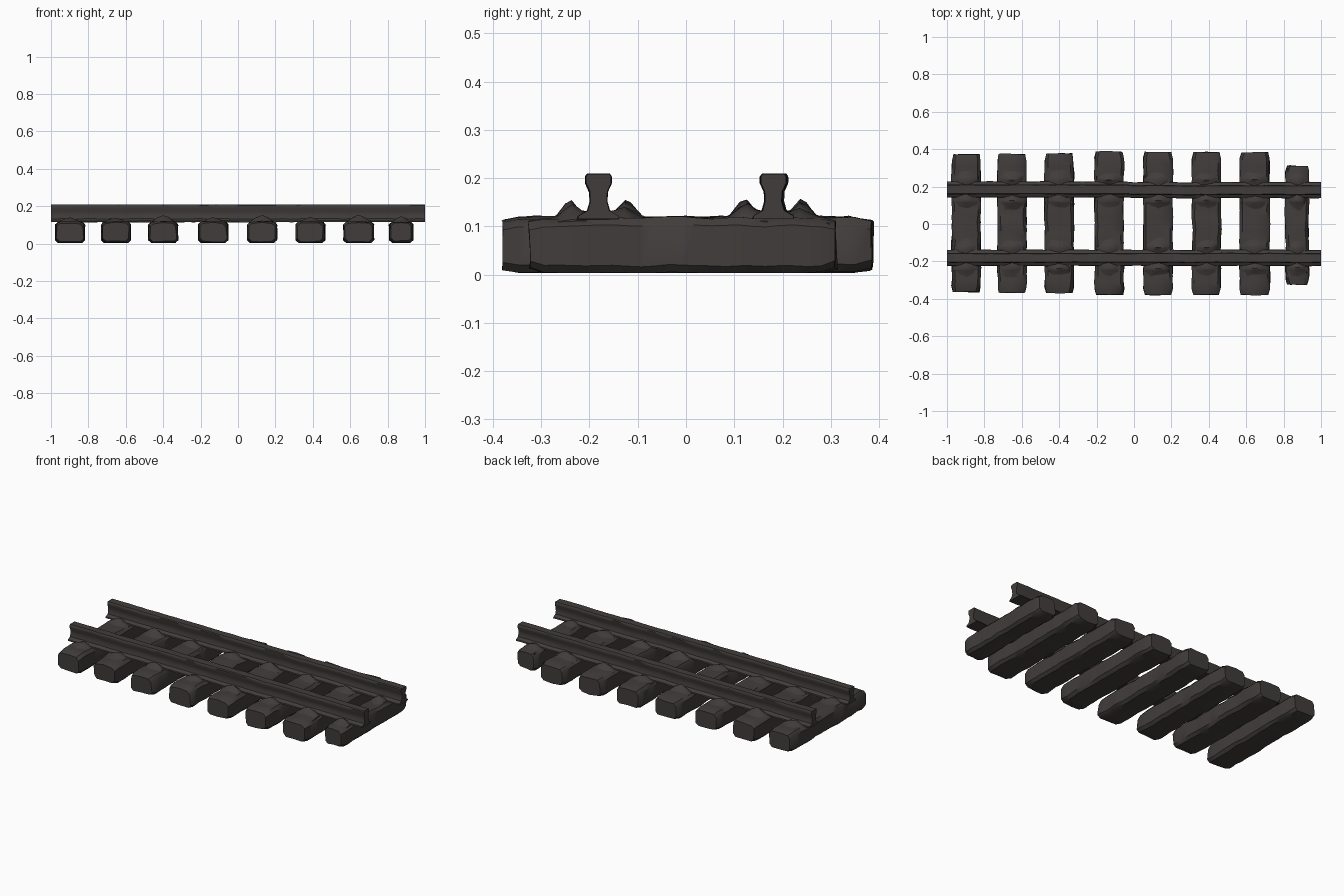
import bpy, bmesh, random
from mathutils import Vector, noise

if "Cube" in bpy.data.objects:
    bpy.data.objects.remove(bpy.data.objects["Cube"])

random.seed(4)

mat = bpy.data.materials.new("dark weathered brown")
mat.diffuse_color = (0.052, 0.046, 0.044, 1)
mat.use_nodes = True
mat.node_tree.nodes["Principled BSDF"].inputs["Base Color"].default_value = mat.diffuse_color


def finish(bm, name, angle=0.7):
    bmesh.ops.recalc_face_normals(bm, faces=bm.faces[:])
    me = bpy.data.meshes.new(name)
    bm.to_mesh(me)
    bm.free()
    ob = bpy.data.objects.new(name, me)
    bpy.context.collection.objects.link(ob)
    me.materials.append(mat)
    bpy.ops.object.select_all(action='DESELECT')
    ob.select_set(True)
    bpy.context.view_layer.objects.active = ob
    bpy.ops.object.shade_smooth_by_angle(angle=angle)
    return ob


def roughen(bm, amount, freq):
    for v in bm.verts:
        v.co += noise.noise_vector(v.co * freq) * amount


def loft(bm, rings):
    # joins matching closed rings and caps both ends
    vs = [[bm.verts.new(p) for p in r] for r in rings]
    n = len(vs[0])
    for a, b in zip(vs, vs[1:]):
        for i in range(n):
            j = (i + 1) % n
            bm.faces.new((a[i], a[j], b[j], b[i]))
    bm.faces.new(vs[0])
    bm.faces.new(vs[-1][::-1])


# Sleepers: worn beams with softened edges (x min, x max, y min, y max)
SLEEPERS = [(-0.975, -0.82, -0.365, 0.373), (-0.73, -0.575, -0.365, 0.373),
            (-0.478, -0.322, -0.37, 0.377), (-0.21, -0.055, -0.377, 0.387),
            (0.05, 0.207, -0.38, 0.385), (0.31, 0.465, -0.378, 0.385),
            (0.565, 0.725, -0.38, 0.383), (0.81, 0.935, -0.323, 0.31)]
RAIL_Y = 0.181
Z0, Z1 = 0.004, 0.117


def sleeper(k, x0, x1, y0, y1):
    bm = bmesh.new()
    c = 0.016
    n = 22
    rings = []
    for i in range(n + 1):
        t = i / n
        y = y0 + (y1 - y0) * t
        e = 0.008 if i in (0, n) else 0      # slightly shrunken end faces
        a, b, lo, hi = x0 + e, x1 - e, Z0 + e, Z1 - e
        m = (a + b) / 2
        rings.append([Vector(p) for p in (
            (a + c, y, lo), (m, y, lo), (b - c, y, lo), (b, y, lo + c),
            (b, y, hi - c), (b - c, y, hi), (m, y, hi + 0.002),
            (a + c, y, hi), (a, y, hi - c), (a, y, lo + c))])
    loft(bm, rings)
    roughen(bm, 0.007, 14)
    for v in bm.verts:
        v.co.z = max(v.co.z, Z0)
    finish(bm, f"sleeper_{k}")


# Rail chairs: tapered lumps on both sides of each rail
def chair(k, name, xc, half, side):
    bm = bmesh.new()
    for d in (-1, 1):
        tall = random.uniform(0.137, 0.156)
        # distance from rail centre, height: foot, crest, outer slope
        prof = [(0.012, 0.128), (0.035, 0.132), (0.055, tall),
                (0.068, tall - 0.006), (0.09, 0.122), (0.118, 0.112)]
        rings = []
        for s, f in ((-1, 0.15), (-0.5, 0.7), (0, 1), (0.5, 0.7), (1, 0.15)):
            x = xc + s * half
            ring = [Vector((x, side * RAIL_Y + d * p, 0.108 + (h - 0.108) * f))
                    for p, h in prof]
            ring += [Vector((x, side * RAIL_Y + d * p, 0.095))
                     for p in (0.118, 0.012)]
            rings.append(ring)
        loft(bm, rings)
    roughen(bm, 0.005, 20)
    finish(bm, f"{name}_chair_{k}", 0.9)


for k, (x0, x1, y0, y1) in enumerate(SLEEPERS, 1):
    sleeper(k, x0, x1, y0, y1)
    for name, side in (("front", -1), ("back", 1)):
        chair(k, name, (x0 + x1) / 2, (x1 - x0) / 2 - 0.012, side)

# Rails: head, waisted web and flared foot swept along x
HALF = [(0.043, 0.115), (0.041, 0.122), (0.022, 0.133), (0.017, 0.152),
        (0.018, 0.172), (0.026, 0.190), (0.026, 0.203), (0.022, 0.209)]
for name, side in (("front", -1), ("back", 1)):
    bm = bmesh.new()
    section = HALF + [(-a, z) for a, z in reversed(HALF)]
    n = 50
    rings = []
    for i in range(n + 1):
        x = -1 + 2 * i / n
        wob = 0 if i in (0, n) else 0.003 * noise.noise(Vector((x * 5, side, 0)))
        y = side * RAIL_Y + wob + (0.004 if side > 0 and x < 0 else 0)
        rings.append([Vector((x, y + a, z)) for a, z in section])
    loft(bm, rings)
    for v in bm.verts:
        if abs(v.co.x) < 0.999:
            v.co += noise.noise_vector(v.co * 16) * 0.0025
            v.co.z = min(v.co.z, 0.21)
    finish(bm, f"{name}_rail", 0.6)
